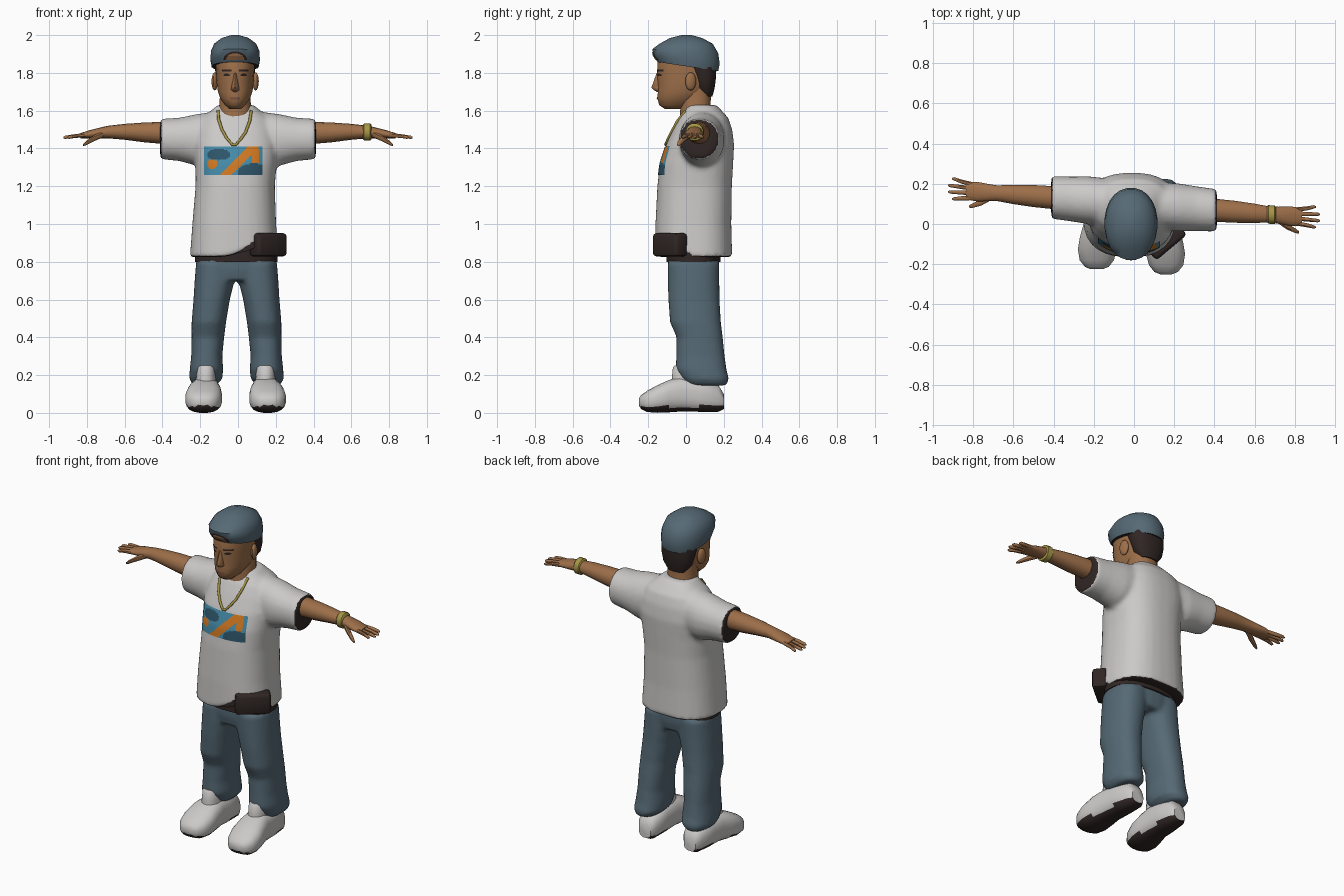
import bpy, bmesh, math
from mathutils import Vector, Matrix
from mathutils.bvhtree import BVHTree

if "Cube" in bpy.data.objects:
    bpy.data.objects.remove(bpy.data.objects["Cube"])


def material(name, r, g, b):
    m = bpy.data.materials.new(name)
    m.diffuse_color = (r, g, b, 1)
    m.use_nodes = True
    m.node_tree.nodes["Principled BSDF"].inputs["Base Color"].default_value = m.diffuse_color
    return m


SKIN = material("skin_brown", 0.34, 0.16, 0.068)
DENIM = material("slate_blue", 0.092, 0.142, 0.178)
WHITE = material("off_white", 0.60, 0.59, 0.58)
DARK = material("dark_brown", 0.03, 0.02, 0.018)
GOLD = material("gold", 0.38, 0.30, 0.06)
BLUE = material("print_blue", 0.06, 0.26, 0.40)
NAVY = material("print_navy", 0.026, 0.09, 0.14)
ORANGE = material("print_orange", 0.64, 0.19, 0.015)
LIP = material("lip_brown", 0.22, 0.09, 0.05)


def section(n, p):
    """Unit superellipse points."""
    for i in range(n):
        t = 2 * math.pi * (i + 0.5) / n
        c, s = math.cos(t), math.sin(t)
        yield (math.copysign(abs(c) ** (2 / p), c), math.copysign(abs(s) ** (2 / p), s))


def zring(z, x0, x1, y0, y1, tilt=0, n=24, p=2.3):
    cx, cy, rx, ry = (x0 + x1) / 2, (y0 + y1) / 2, (x1 - x0) / 2, (y1 - y0) / 2
    return [Vector((cx + rx * c, cy + ry * s, z + tilt * (cy + ry * s))) for c, s in section(n, p)]


def yring(y, cx, hw, z0, z1, n=20, p=2.6):
    return [Vector((cx + hw * c, y, (z0 + z1) / 2 + (z1 - z0) / 2 * s)) for c, s in section(n, p)]


def arm_ring(side, s, z, ry, rz, off=0, n=14, p=2.1):
    """Section across the slightly turned arm line."""
    return [Vector((side * s, 0.10 - 0.078 * side * s + off + ry * c, z + rz * d)) for c, d in section(n, p)]


def loft(bm, rings):
    vs = [[bm.verts.new(p) for p in r] for r in rings]
    n = len(vs[0])
    for a, b in zip(vs, vs[1:]):
        for i in range(n):
            j = (i + 1) % n
            bm.faces.new((a[i], a[j], b[j], b[i]))
    bm.faces.new(vs[0][::-1])
    bm.faces.new(vs[-1])


def smooth(ob, angle=45):
    bpy.ops.object.select_all(action='DESELECT')
    ob.select_set(True)
    bpy.context.view_layer.objects.active = ob
    bpy.ops.object.shade_smooth_by_angle(angle=math.radians(angle))


def finish(bm, name, mats, rule=None, voxel=0, edit=None):
    """Turn a bmesh into an object; optionally fuse its parts and colour by rule."""
    bmesh.ops.recalc_face_normals(bm, faces=bm.faces)
    me = bpy.data.meshes.new(name)
    bm.to_mesh(me)
    bm.free()
    ob = bpy.data.objects.new(name, me)
    bpy.context.collection.objects.link(ob)
    if voxel:
        r = ob.modifiers.new("fuse", 'REMESH')
        r.mode, r.voxel_size = 'VOXEL', voxel
        s = ob.modifiers.new("relax", 'SMOOTH')
        s.factor, s.iterations = 0.5, 5
        dg = bpy.context.evaluated_depsgraph_get()
        me = bpy.data.meshes.new_from_object(ob.evaluated_get(dg))
        ob.modifiers.clear()
        ob.data = me
    if edit:
        for v in me.vertices:
            edit(v.co)
    me.materials.clear()
    for m in mats:
        me.materials.append(m)
    for f in me.polygons:
        f.material_index = rule(f.center, f.normal) if rule else 0
    smooth(ob)
    return ob


def part(name, rings, mat, **kw):
    bm = bmesh.new()
    loft(bm, rings)
    return finish(bm, name, mat if isinstance(mat, list) else [mat], **kw)


def tree(ob):
    return BVHTree.FromPolygons([v.co for v in ob.data.vertices], [list(p.vertices) for p in ob.data.polygons])


def front_point(bvh, x, z, lift=0.004):
    hit = bvh.ray_cast(Vector((x, -2, z)), Vector((0, 1, 0)))[0]
    return hit - Vector((0, lift, 0)) if hit else None


def decal(name, target, x0, x1, z0, z1, nx, nz, mats, rule):
    """Thin patch laid on the front of a part; rule(x, z) gives a slot or None."""
    bvh, bm, grid = tree(target), bmesh.new(), {}
    for i in range(nx + 1):
        for k in range(nz + 1):
            p = front_point(bvh, x0 + (x1 - x0) * i / nx, z0 + (z1 - z0) * k / nz)
            grid[i, k] = bm.verts.new(p) if p else None
    for i in range(nx):
        for k in range(nz):
            q = [grid[i, k], grid[i + 1, k], grid[i + 1, k + 1], grid[i, k + 1]]
            slot = rule(x0 + (x1 - x0) * (i + .5) / nx, z0 + (z1 - z0) * (k + .5) / nz)
            if slot is not None and all(q):
                bm.faces.new(q).material_index = slot
    bmesh.ops.delete(bm, geom=[v for v in bm.verts if not v.link_faces], context='VERTS')
    me = bpy.data.meshes.new(name)
    bm.to_mesh(me)
    bm.free()
    for m in mats:
        me.materials.append(m)
    ob = bpy.data.objects.new(name, me)
    bpy.context.collection.objects.link(ob)
    smooth(ob)


# Shirt: torso and sleeves fused, hem lifted over the pouch
bm = bmesh.new()
loft(bm, [zring(z, cx - rx, cx + rx, y0, y1, n=32, p=2.5) for z, cx, rx, y0, y1 in [
    (0.825, -.02, .235, -.165, .245), (1.0, -.02, .222, -.162, .24), (1.2, -.015, .21, -.152, .243),
    (1.32, -.01, .215, -.138, .25), (1.42, -.01, .225, -.105, .255), (1.5, -.01, .21, -.07, .245),
    (1.56, -.01, .18, -.04, .225), (1.605, -.012, .125, -.01, .185), (1.63, -.012, .095, .0, .16)]])
for side in (-1, 1):
    loft(bm, [arm_ring(side, s, z, ry, rz, n=24) for s, z, ry, rz in [
        (.08, 1.46, .115, .14), (.22, 1.445, .12, .137), (.31, 1.448, .112, .115), (.412, 1.45, .106, .107)]])


def lift_hem(co):
    if co.y < 0.02 and co.z < 1.0:
        co.z += 0.06 * math.exp(-((co.x - .1) / .1) ** 2) * min(1, (1 - co.z) / .15)


shirt = finish(bm, "shirt", [WHITE, DARK], voxel=0.013, edit=lift_hem, rule=lambda c, n: int(
    (abs(c.x) > .385 and n.x * c.x > .75 * abs(c.x)) or (c.z < .92 and n.z < -.75)))

# Shirt print
def print_rule(x, z):
    u, v = (x + .18) / .31, (z - 1.26) / .15
    if abs(u - (.36 + .5 * v)) < .1 or (u > .82 and .4 < v < .9 and u < .94):
        return 2
    if ((u - .14) / .09) ** 2 + ((v - .38) / .16) ** 2 < 1:
        return 2
    if ((u - .85) / .27) ** 2 + ((v - .08) / .33) ** 2 < 1 or ((u - .25) / .2) ** 2 + ((v - .72) / .2) ** 2 < 1:
        return 1
    return 0


decal("shirt_print", shirt, -.18, .13, 1.26, 1.41, 50, 24, [BLUE, NAVY, ORANGE], print_rule)

# Necklace draped on the shirt
bvh = tree(shirt)
path = [(-.105, 1.6), (-.103, 1.555), (-.085, 1.5), (-.06, 1.455), (-.03, 1.42), (-.012, 1.42),
        (.015, 1.45), (.04, 1.485), (.062, 1.545), (.07, 1.6)]
pts = [p for p in (front_point(bvh, x, z) for x, z in path) if p]
cu = bpy.data.curves.new("necklace", 'CURVE')
cu.dimensions, cu.bevel_depth, cu.bevel_resolution = '3D', 0.008, 1
sp = cu.splines.new('POLY')
sp.points.add(len(pts) - 1)
for q, p in zip(sp.points, pts):
    q.co = (*p, 1)
cu.materials.append(GOLD)
bpy.context.collection.objects.link(bpy.data.objects.new("necklace", cu))

# Trousers: hips and two legs fused
bm = bmesh.new()
loft(bm, [zring(.70, -.2, .18, -.085, .165), zring(.76, -.225, .2, -.097, .177), zring(.88, -.215, .195, -.095, .175)])
leg = [(.145, .11, .23, .01, .215), (.18, .075, .25, -.025, .228), (.23, .07, .248, -.055, .215),
       (.30, .075, .24, -.052, .205), (.40, .065, .238, -.05, .195), (.48, .055, .238, -.085, .185),
       (.60, .035, .228, -.094, .178), (.70, .01, .222, -.097, .177), (.8, .005, .214, -.097, .177)]
for side in (-1, 1):
    loft(bm, [zring(z, *sorted((side * a - .008, side * b - .008)), y0, y1) for z, a, b, y0, y1 in leg])
finish(bm, "trousers", [DENIM], voxel=0.012)

# Belt, strap and pouch
part("belt", [zring(z, -.23, .21, -.105, .185) for z in (.80, .87)], DARK)
part("belt_strap", [[Vector((x, y + a, z + b)) for a, b in ((-.01, -.018), (.01, -.018), (.01, .018), (-.01, .018))]
                    for x, y, z in ((-.03, -.145, .862), (.04, -.15, .872), (.12, -.14, .905))], DARK)
bm = bmesh.new()
bmesh.ops.create_cube(bm, size=1, matrix=Matrix.Translation((.16, -.085, .89)) @
                      Matrix.Rotation(math.radians(40), 4, 'Z') @ Matrix.Diagonal((.20, .085, .125, 1)))
bmesh.ops.bevel(bm, geom=bm.edges[:], offset=.018, segments=2, affect='EDGES', profile=.5)
finish(bm, "pouch", [DARK])

# Shoes with dark soles
for side, name, cx, dy in ((-1, "left", -.17, .025), (1, "right", .145, 0)):
    bm = bmesh.new()
    loft(bm, [yring(y + dy * (y < 0), cx + side * sh, hw, z0, z1) for y, sh, hw, z0, z1 in [
        (.2, -.005, .04, .02, .10), (.17, -.005, .062, .005, .15), (.07, 0, .075, .005, .18),
        (-.03, .003, .08, .008, .19), (-.09, .008, .092, .004, .175), (-.15, .012, .098, 0, .148),
        (-.205, .015, .086, .004, .118), (-.238, .015, .06, .02, .095), (-.25, .015, .03, .04, .075)]])
    loft(bm, [zring(z, cx - w, cx + w, y0, .09) for z, w, y0 in
              ((.1, .06, -.085), (.19, .052, -.075), (.24, .05, -.07), (.252, .042, -.06))])
    finish(bm, name + "_shoe", [WHITE, DARK], rule=lambda c, n: int(c.z < .035 and n.z < -.35))

# Arms, palms and fingers
for side, name in ((-1, "left"), (1, "right")):
    bm = bmesh.new()
    loft(bm, [arm_ring(side, *r) for r in [
        (.30, 1.475, .06, .062), (.42, 1.483, .058, .057), (.5, 1.485, .056, .052), (.6, 1.488, .049, .042),
        (.68, 1.487, .04, .034), (.72, 1.483, .043, .03), (.78, 1.476, .05, .022), (.835, 1.467, .044, .014)]])
    for base, tip, end in ((-.033, -.045, .905), (-.009, -.012, .925), (.014, .02, .925), (.034, .055, .905)):
        loft(bm, [arm_ring(side, .8, 1.471, .012, .012, base, 8), arm_ring(side, .86, 1.466, .011, .011, (base + tip) / 2, 8),
                  arm_ring(side, end - .01, 1.459, .009, .009, tip, 8), arm_ring(side, end, 1.457, .004, .004, tip, 8)])
    loft(bm, [arm_ring(side, s, z, r, r, o, 8) for s, z, r, o in (
        (.71, 1.477, .018, -.02), (.76, 1.455, .017, -.052), (.805, 1.428, .012, -.072), (.82, 1.418, .006, -.077))])
    finish(bm, name + "_arm", [SKIN])

# Wristband
part("wrist_band", [arm_ring(1, s, 1.487, r, r, 0, 16) for s, r in ((.662, .04), (.668, .047), (.70, .047), (.706, .04))], GOLD)

# Head with neck, nose and ears
X = -.015
bm = bmesh.new()
loft(bm, [zring(z, X - rx, X + rx, y0, y1) for z, rx, y0, y1 in
          ((1.54, .095, -.035, .15), (1.62, .084, -.03, .13), (1.72, .08, -.03, .135))])
loft(bm, [zring(z, X - rx, X + rx, y0, y1, p=2.15) for z, rx, y0, y1 in [
    (1.608, .03, -.11, -.02), (1.63, .055, -.143, .04), (1.665, .08, -.152, .085), (1.70, .092, -.15, .12),
    (1.75, .099, -.15, .145), (1.80, .101, -.154, .15), (1.86, .105, -.152, .15), (1.92, .1, -.13, .14)]])
loft(bm, [zring(z, X - w, X + w, y, -.1, n=10, p=2) for z, w, y in
          ((1.70, .015, -.155), (1.71, .023, -.172), (1.722, .022, -.183), (1.76, .014, -.17), (1.80, .011, -.155))])
for side in (-1, 1):
    bmesh.ops.create_uvsphere(bm, u_segments=12, v_segments=8, radius=1, matrix=Matrix.Translation(
        (X + side * .108, .025, 1.755)) @ Matrix.Rotation(side * .25, 4, 'Z') @ Matrix.Diagonal((.016, .03, .048, 1)))
head = finish(bm, "head", [SKIN])

# Brows, eyes and mouth
def face_rule(x, z):
    d = abs(abs(x - X) - .045)
    if (d / .018) ** 2 + ((z - 1.789) / .007) ** 2 < 1 or (d < .024 and abs(z - 1.812) < .005):
        return 0
    return 1 if abs(x - X) < .027 and abs(z - 1.667) < .006 else None


decal("face_details", head, X - .08, X + .08, 1.65, 1.83, 48, 54, [DARK, LIP], face_rule)

# Hair at the back and sides
part("hair", [zring(z, X - rx, X + rx, y0, y1) for z, rx, y0, y1 in
              ((1.675, .055, .08, .14), (1.72, .09, .05, .152), (1.78, .104, .03, .16), (1.86, .11, -.02, .162))], DARK)

# Cap worn backwards, with the front opening
cap = part("cap", [zring(z, X - rx, X + rx, y0, y1, t, p=2.15) for z, rx, y0, y1, t in [
    (1.835, .125, -.152, .172, -.15), (1.87, .132, -.173, .18, -.12), (1.915, .129, -.18, .172, -.06),
    (1.955, .112, -.14, .142, 0), (1.985, .072, -.085, .085, 0), (2.0, .02, -.025, .03, 0)]],
    [DENIM, DARK], rule=lambda c, n: int(n.z < -.7))


def opening_rule(x, z):
    r = math.hypot((x - X) / .062, (z - 1.868) / .045)
    return None if r > 1 else (1 if r > .78 else 0)


decal("cap_opening", cap, X - .065, X + .065, 1.868, 1.915, 40, 18, [SKIN, DARK], opening_rule)
